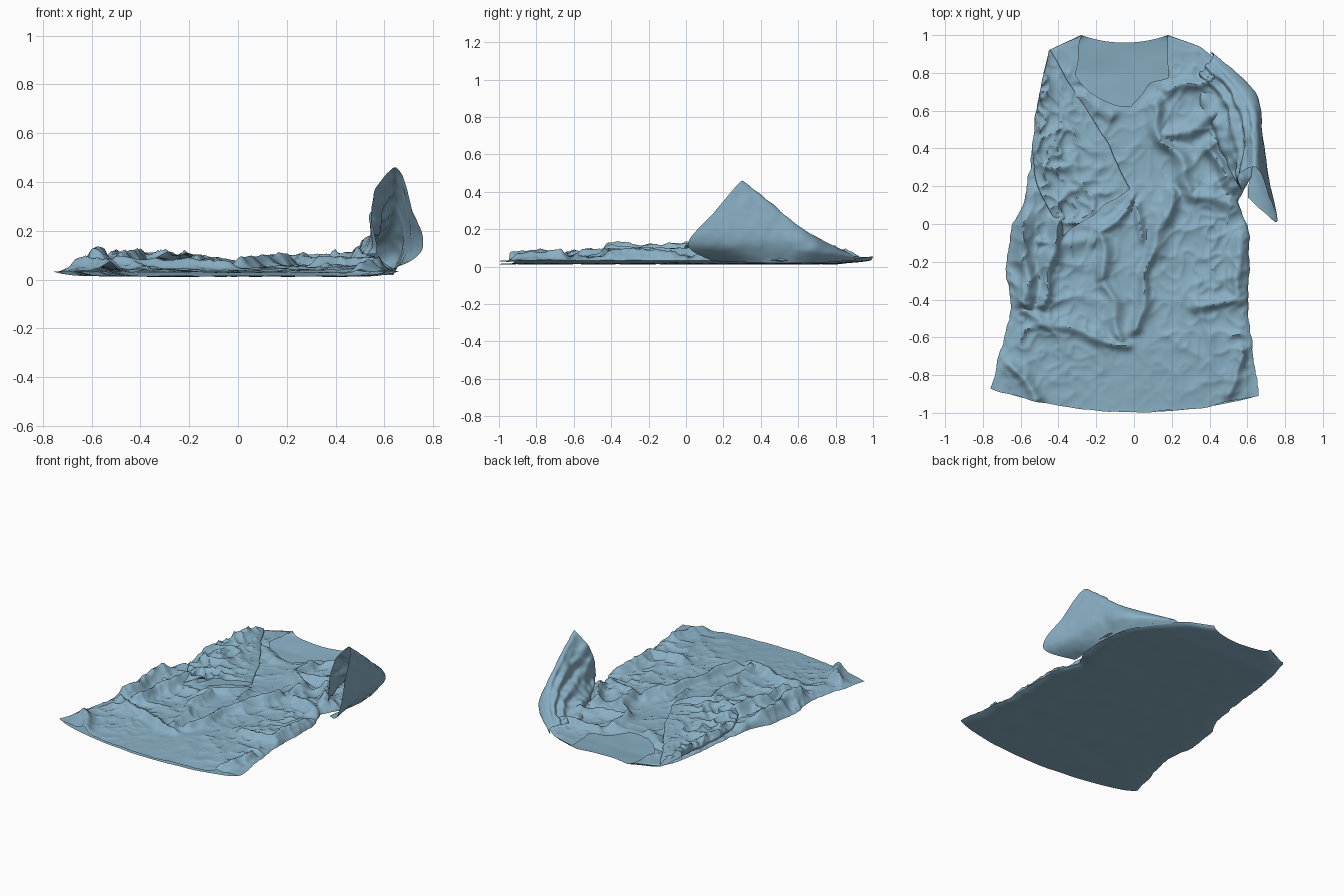
import bpy, bmesh, math
from mathutils import Vector, noise

if "Cube" in bpy.data.objects:
    bpy.data.objects.remove(bpy.data.objects["Cube"])

cloth = bpy.data.materials.new("blue_cloth")
cloth.diffuse_color = (0.25, 0.43, 0.55, 1)
cloth.use_nodes = True
cloth.node_tree.nodes["Principled BSDF"].inputs["Base Color"].default_value = cloth.diffuse_color


def table(pts, t):
    """Piecewise linear lookup."""
    if t <= pts[0][0]:
        return pts[0][1]
    for (a, p), (b, q) in zip(pts, pts[1:]):
        if t <= b:
            return p + (q - p) * (t - a) / (b - a)
    return pts[-1][1]


def spline(pts, t):
    """Catmull-Rom through evenly spaced points, t in 0..1."""
    n = len(pts) - 1
    i = min(int(t * n), n - 1)
    f = t * n - i
    a, b, c, d = [Vector(pts[min(max(k, 0), n)]) for k in range(i - 1, i + 3)]
    return 0.5 * (2 * b + (c - a) * f + (2 * a - 5 * b + 4 * c - d) * f * f
                  + (3 * b - a - 3 * c + d) * f ** 3)


def sheet(name, nu, nv, func):
    """Grid of cloth; func(u, v) gives a point and whether it is cut away."""
    bm = bmesh.new()
    rows, cut = [], set()
    for j in range(nv + 1):
        row = []
        for i in range(nu + 1):
            p, gone = func(i / nu, j / nv)
            vert = bm.verts.new(p)
            if gone:
                cut.add(vert)
            row.append(vert)
        rows.append(row)
    for a, b in zip(rows, rows[1:]):
        for i in range(nu):
            quad = (a[i], a[i + 1], b[i + 1], b[i])
            if not all(q in cut for q in quad):
                bm.faces.new(quad)
    bmesh.ops.delete(bm, geom=[v for v in bm.verts if not v.link_faces], context='VERTS')
    mesh = bpy.data.meshes.new(name)
    bm.to_mesh(mesh)
    bm.free()
    ob = bpy.data.objects.new(name, mesh)
    bpy.context.collection.objects.link(ob)
    mesh.materials.append(cloth)
    bpy.ops.object.select_all(action='DESELECT')
    ob.select_set(True)
    bpy.context.view_layer.objects.active = ob
    bpy.ops.object.shade_smooth_by_angle(angle=math.radians(60))
    return ob


def n3(x, y, s, seed=0.0):
    return noise.noise(Vector((x * s, y * s, seed)))


def crease(x, y, s, seed):
    """Sharp-topped crumple pattern, 0..1."""
    return (1 - abs(n3(x, y, s, seed))) ** 5


# Outline of the garment lying flat: side edges by y
LEFT = [(-.9, -.76), (-.75, -.72), (-.6, -.68), (-.45, -.65), (-.25, -.68), (0, -.64),
        (.1, -.585), (.3, -.55), (.55, -.52), (.7, -.5), (.92, -.45), (1, -.28)]
RIGHT = [(-.9, .66), (-.6, .62), (-.4, .6), (-.2, .615), (0, .6), (.13, .55), (.25, .62),
         (.5, .65), (.7, .595), (.82, .5), (.94, .35), (1, .18)]
# Neck opening: left and right edge by y
NECK_L = [(.61, -.03), (.63, -.1), (.7, -.24), (.8, -.31), (1, -.28)]
NECK_R = [(.61, -.03), (.68, .03), (.75, .08), (.79, .18), (1, .18)]
# Folds: x1, y1, x2, y2, height, width
FOLDS = [(.2, .15, .12, -.15, .055, .035), (.12, -.15, .02, -.55, .05, .03),
         (-.18, -.05, -.15, -.28, .05, .03), (-.15, -.28, -.07, -.6, .035, .03),
         (-.22, -.12, 0, .14, .04, .03), (.08, .62, .3, .2, .05, .04),
         (.15, .68, .45, .78, .04, .035), (.2, .5, .5, .62, .045, .035),
         (-.58, -.47, -.05, -.65, .035, .03), (.33, -.44, .58, -.4, .04, .03),
         (-.48, -.42, -.4, .02, .06, .035), (-.59, .1, -.58, -.42, .06, .045),
         (.53, .2, .4, .4, .06, .04), (.3, .18, .58, .1, .045, .04),
         (.56, -.05, .55, -.4, .04, .04), (-.6, -.78, -.53, -.9, .045, .035),
         (.5, -.88, .56, -.68, .04, .03), (-.3, .65, -.12, .6, .03, .03),
         (.05, .1, .04, -.1, .035, .03), (-.5, -.1, -.28, -.1, .03, .03)]


def relief(x, y):
    """Height of the crumpled front."""
    wx, wy = x + .06 * n3(x, y, 5, 3), y + .06 * n3(x, y, 5, 7)
    z = 0.0
    for x1, y1, x2, y2, h, w in FOLDS:
        dx, dy = x2 - x1, y2 - y1
        t = ((wx - x1) * dx + (wy - y1) * dy) / (dx * dx + dy * dy)
        c = min(max(t, 0), 1)
        d = math.hypot(wx - x1 - c * dx, wy - y1 - c * dy)
        z = max(z, h * math.exp(-(d / w) ** 1.7))
    calm = min(1, max(0, (y + .97) / .4))
    rough = min(1, .3 + 1.2 * abs(x)) * (.25 + .75 * calm)
    base = .026 + .016 * calm
    return base + z + rough * (.022 * crease(x, y, 5, 11) + .014 * crease(x, y, 12, 5)) + .007 * n3(x, y, 3, 2)


def flat(u, v):
    """Plan position on the body."""
    y = -.9 + 1.9 * v
    side = (.012 * n3(y, u, 9, 1) + .008 * n3(y, u, 22, 1)) * (1 - v ** 6)
    x = table(LEFT, y) * (1 - u) + table(RIGHT, y) * u + side * (2 * u - 1)
    bow = 1 - (2 * u - 1) ** 2
    low = (1 - v) ** 2
    y += low * (-.105 * bow + .03 * (1 - u) - .01 * u) - .04 * bow * v ** 14
    return x, y


def ground(u, x, y):
    edge = abs(2 * u - 1) ** 14
    lift = .02 * max(0, (y - .8) / .2) + .02 * edge
    return .014 + .004 * n3(x, y, 7) + lift


def back(u, v):
    x, y = flat(u, v)
    return (x, y, ground(u, x, y)), False


def front(u, v):
    x, y = flat(u, v)
    row, gone = -.9 + 1.9 * v, False
    d = min(u, 1 - u) * 1.25
    rise = math.sqrt(min(1, d / .05))
    if row > .61:
        l, r = table(NECK_L, row), table(NECK_R, row)
        if l <= x <= r:
            x, gone = (l if x - l < r - x else r), True
    h = relief(x, y)
    top = max(0, (row - .78) / .22)
    h = h * (1 - top) + .05 * top
    g = ground(u, x, y)
    k = rise * .012
    return (x + k * n3(x, y, 9, 21), y + k * n3(x, y, 9, 31), g + max(.004, h - g) * rise), gone


sheet("back_panel", 90, 110, back)
sheet("front_panel", 150, 200, front)

# Left sleeve, folded across the chest: a flattened tube with an open cuff
FOLD_EDGE = [(-.45, .92, 0), (-.3, .68, 0), (-.16, .46, 0), (-.02, .19, 0)]
UNDER_EDGE = [(-.49, .75, 0), (-.535, .45, 0), (-.51, .2, 0), (-.38, -.06, 0)]


def folded_sleeve(u, v):
    a = 2 * math.pi * u
    w = .5 - .5 * math.cos(a)
    p = spline(UNDER_EDGE, v).lerp(spline(FOLD_EDGE, v), w)
    x, y = p.x, p.y
    base = .066 + .012 * n3(x, y, 3, 9) - .025 * max(0, (y - .65) / .27)
    thick = abs(math.sin(a)) ** .6
    if u < .5:
        c = .036 * crease(x, y, 6, 14) + .024 * crease(x, y, 13, 4)
        z = base + thick * (.008 + c * (1.25 - w))
    else:
        z = base - .012 * thick
    return (x + .012 * n3(x, y, 10, 41), y + .012 * n3(x, y, 10, 51), z), False


sheet("folded_sleeve", 130, 80, folded_sleeve)

# Right sleeve, standing up: sections from shoulder to cuff, outer foot over ridge to inner foot
STAND = [
    [(.40, .91, .035), (.42, .905, .05), (.42, .89, .06), (.41, .87, .07), (.36, .80, .075), (.32, .74, .06)],
    [(.59, .69, .02), (.645, .69, .08), (.645, .67, .14), (.60, .64, .19), (.51, .6, .13), (.36, .57, .06)],
    [(.635, .45, .02), (.68, .42, .12), (.68, .43, .23), (.64, .45, .34), (.57, .43, .21), (.45, .40, .06)],
    [(.60, .14, .03), (.755, .01, .12), (.715, .15, .29), (.645, .3, .46), (.545, .25, .32), (.57, .17, .12)],
]


def standing_sleeve(u, v):
    p = spline([spline(sec, u) for sec in STAND], v)
    x, y, z = p
    t = min(1, max(0, (u - .58) / .15))          # inner side is the crumpled one
    arc = math.sin(55 * u + 6 * n3(x, y, 3, 6)) * .010 * t * (1 - v ** 4)
    off = (.005 + .02 * t) * (noise.noise(p * 8) + .7 * noise.noise(p * 18)) + arc
    if u < .58:
        return (x + off, y, max(.008, z)), False
    return (x - off * .7, y + off * .3, z + off * .8), False


sheet("standing_sleeve", 110, 80, standing_sleeve)
